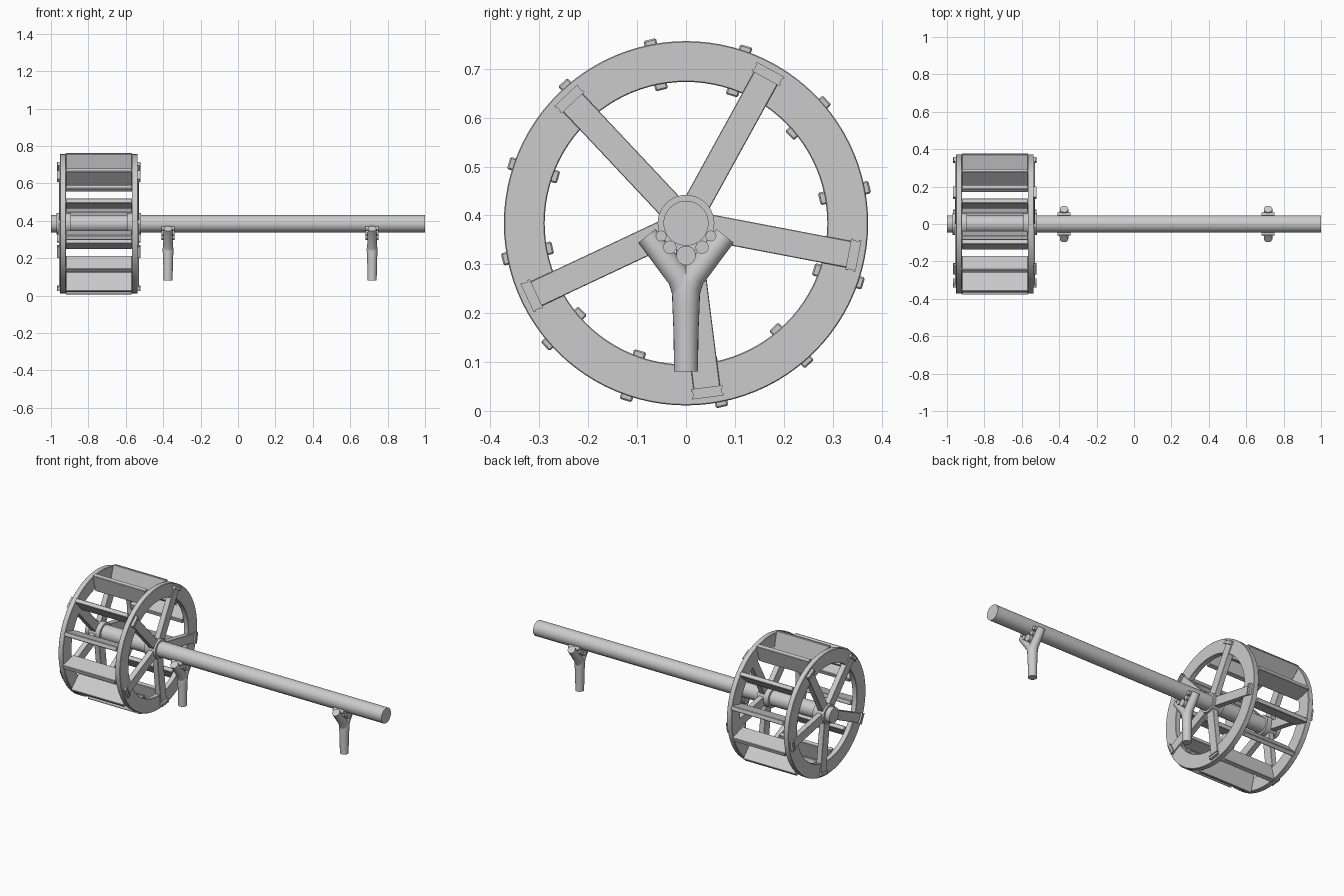
import bpy, bmesh, math
from mathutils import Matrix, Vector

if "Cube" in bpy.data.objects:
    bpy.data.objects.remove(bpy.data.objects["Cube"])

AXIS_Z = 0.384          # height of the axle
WHEEL_X = -0.744        # middle plane of the wheel

grey = bpy.data.materials.new("plain_grey")
grey.diffuse_color = (0.6, 0.6, 0.6, 1)
grey.use_nodes = True
grey.node_tree.nodes["Principled BSDF"].inputs["Base Color"].default_value = grey.diffuse_color


def finish(bm, name, smooth=True):
    bmesh.ops.recalc_face_normals(bm, faces=bm.faces)
    me = bpy.data.meshes.new(name)
    bm.to_mesh(me)
    bm.free()
    me.materials.append(grey)
    ob = bpy.data.objects.new(name, me)
    bpy.context.collection.objects.link(ob)
    if smooth:
        bpy.ops.object.select_all(action='DESELECT')
        ob.select_set(True)
        bpy.context.view_layer.objects.active = ob
        bpy.ops.object.shade_smooth_by_angle(angle=math.radians(35))
    return ob


def tube(bm, points, radii, segs=24):
    """Capped round tube through points; each section is square to the path."""
    pts = [Vector(p) for p in points]
    loops = []
    for i, p in enumerate(pts):
        d = (pts[min(i + 1, len(pts) - 1)] - pts[max(i - 1, 0)]).normalized()
        side = Vector((0, 1, 0)) if abs(d.x) > 0.9 else Vector((1, 0, 0))
        up = d.cross(side).normalized()
        loops.append([bm.verts.new(p + radii[i] * (math.cos(a) * side + math.sin(a) * up))
                      for a in (2 * math.pi * k / segs for k in range(segs))])
    for a, b in zip(loops, loops[1:]):
        for k in range(segs):
            bm.faces.new((a[k], a[(k + 1) % segs], b[(k + 1) % segs], b[k]))
    bm.faces.new(loops[0][::-1])
    bm.faces.new(loops[-1])


def ring(bm, r0, r1, x0, x1, segs=96):
    """Flat ring around the axle with slightly eased edges."""
    e = 0.002
    prof = [(r0, x0 + e), (r0 + e, x0), (r1 - e, x0), (r1, x0 + e),
            (r1, x1 - e), (r1 - e, x1), (r0 + e, x1), (r0, x1 - e)]
    loops = []
    for k in range(segs):
        a = 2 * math.pi * k / segs
        loops.append([bm.verts.new((x, r * math.cos(a), AXIS_Z + r * math.sin(a)))
                      for r, x in prof])
    for k in range(segs):
        a, b = loops[k], loops[(k + 1) % segs]
        for j in range(8):
            bm.faces.new((a[j], a[(j + 1) % 8], b[(j + 1) % 8], b[j]))


def radial_box(bm, angle, x0, x1, r0, r1, width, tilt=0.0, bevel=0.0):
    """Box set along a wheel radius; angle in degrees from +y toward +z."""
    m = (Matrix.Translation((0, 0, AXIS_Z))
         @ Matrix.Rotation(math.radians(angle), 4, 'X')
         @ Matrix.Translation(((x0 + x1) / 2, (r0 + r1) / 2, 0))
         @ Matrix.Rotation(math.radians(tilt), 4, 'X')
         @ Matrix.Diagonal((x1 - x0, r1 - r0, width, 1)))
    vs = bmesh.ops.create_cube(bm, size=1, matrix=m)["verts"]
    if bevel:
        edges = list({e for v in vs for e in v.link_edges})
        bmesh.ops.bevel(bm, geom=edges, offset=bevel, segments=1, affect='EDGES')


# Long axle
bm = bmesh.new()
tube(bm, [(-1, 0, AXIS_Z), (1, 0, AXIS_Z)], [0.046] * 2, 40)
finish(bm, "axle")

# Two wheel sides: rim, hub, spokes and spoke straps, mirrored about the wheel plane
for s, label in ((1, "inner"), (-1, "outer")):
    def span(a, b):
        return sorted((WHEEL_X + s * a, WHEEL_X + s * b))

    bm = bmesh.new()
    ring(bm, 0.289, 0.3725, *span(0.176, 0.208))
    finish(bm, label + "_rim")

    bm = bmesh.new()
    h0, h1 = span(0.15, 0.226)
    tube(bm, [(h0, 0, AXIS_Z), (h1, 0, AXIS_Z)], [0.058] * 2, 40)
    finish(bm, label + "_hub")

    bm = bmesh.new()
    for k in range(5):
        radial_box(bm, 61.2 + 72 * k, *span(0.18, 0.214), 0.04, 0.352, 0.055, bevel=0.0015)
    finish(bm, label + "_spokes", False)

    bm = bmesh.new()
    for k in range(5):
        a = 61.2 + 72 * k
        radial_box(bm, a, *span(0.2, 0.221), 0.338, 0.358, 0.060)
        for r in (0.338, 0.354):
            radial_box(bm, a, *span(0.2, 0.224), r, r + 0.005, 0.065)
    finish(bm, label + "_spoke_straps", False)

# Twelve paddle boards between the rims
bm = bmesh.new()
for k in range(12):
    radial_box(bm, 10.8 + 30 * k, WHEEL_X - 0.177, WHEEL_X + 0.177,
               0.277, 0.383, 0.026, tilt=2.8, bevel=0.003)
finish(bm, "paddles", False)

# Forked posts with small rollers carrying the axle
for x, label in ((-0.374, "near"), (0.717, "far")):
    bm = bmesh.new()
    tube(bm, [(x, 0, z) for z in (0.081, 0.16, 0.22, 0.25, 0.28)],
         [0.0245, 0.0255, 0.028, 0.029, 0.024])
    finish(bm, label + "_post")

    bm = bmesh.new()
    for s in (1, -1):
        tube(bm, [(x, 0, 0.235), (x, s * 0.013, 0.274), (x, s * 0.08, 0.358)],
             [0.026, 0.026, 0.0225])
    finish(bm, label + "_fork_arms")

    bm = bmesh.new()
    for y, z, r in ((0, 0.318, 0.020), (0.033, 0.335, 0.0135), (-0.033, 0.335, 0.0135),
                    (0.051, 0.358, 0.011), (-0.051, 0.358, 0.011)):
        tube(bm, [(x - 0.035, y, z), (x + 0.035, y, z)], [r] * 2, 20)
    finish(bm, label + "_rollers")
